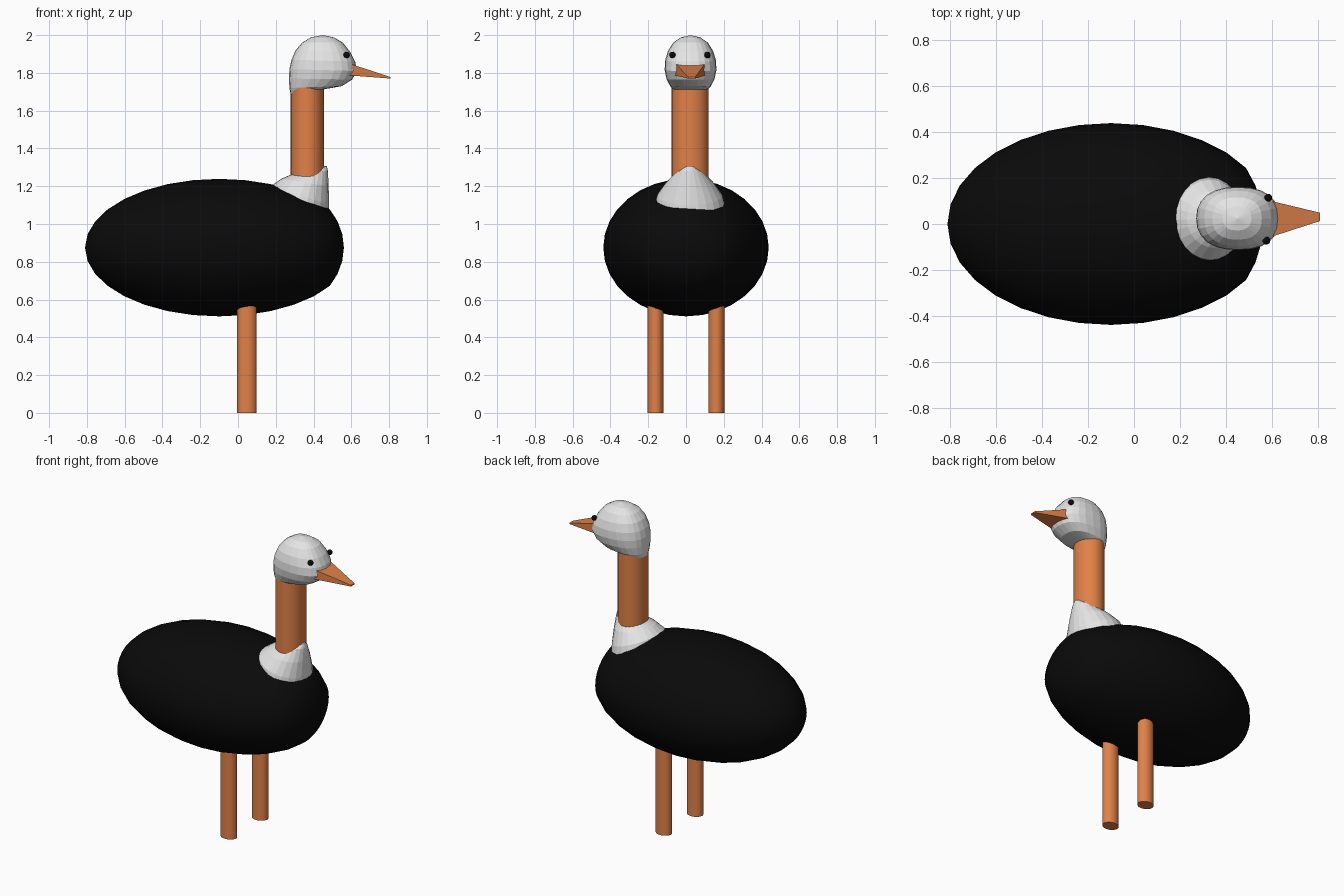
import bpy, bmesh, math
from mathutils import Matrix

if "Cube" in bpy.data.objects:
    bpy.data.objects.remove(bpy.data.objects["Cube"])


def material(name, rgb):
    m = bpy.data.materials.new(name)
    m.diffuse_color = (*rgb, 1)
    m.use_nodes = True
    m.node_tree.nodes["Principled BSDF"].inputs["Base Color"].default_value = m.diffuse_color
    return m


BLACK = material("black feathers", (0.003, 0.003, 0.003))
WHITE = material("white feathers", (0.78, 0.78, 0.78))
ORANGE = material("orange skin", (0.75, 0.22, 0.065))


def finish(bm, name, mat, smooth=False):
    bmesh.ops.recalc_face_normals(bm, faces=bm.faces)
    me = bpy.data.meshes.new(name)
    bm.to_mesh(me)
    bm.free()
    me.materials.append(mat)
    ob = bpy.data.objects.new(name, me)
    bpy.context.collection.objects.link(ob)
    if smooth:
        bpy.ops.object.select_all(action='DESELECT')
        ob.select_set(True)
        bpy.context.view_layer.objects.active = ob
        bpy.ops.object.shade_smooth_by_angle()
    return ob


def column(name, x, y, z0, z1, rx, ry):
    bm = bmesh.new()
    mat = Matrix.Translation((x, y, (z0 + z1) / 2)) @ Matrix.Diagonal((rx, ry, z1 - z0, 1))
    bmesh.ops.create_cone(bm, cap_ends=True, segments=32, radius1=1, radius2=1,
                          depth=1, matrix=mat)
    return finish(bm, name, ORANGE, True)


def sphere(name, centre, radii, mat, segments, rings):
    # Poles lie along x
    bm = bmesh.new()
    m = (Matrix.Translation(centre) @ Matrix.Diagonal((*radii, 1))
         @ Matrix.Rotation(math.pi / 2, 4, 'Y'))
    bmesh.ops.create_uvsphere(bm, u_segments=segments, v_segments=rings, radius=1, matrix=m)
    return finish(bm, name, mat, True)


def loft(name, rings, tip, y0, power, n=24):
    # Each ring: back x, back z, front x, front z, half width
    bm = bmesh.new()
    loops = []
    for xb, zb, xf, zf, hw in rings:
        loop = []
        for i in range(n):
            a = 2 * math.pi * i / n
            c = math.copysign(abs(math.cos(a)) ** (2 / power), math.cos(a))
            s = math.copysign(abs(math.sin(a)) ** (2 / power), math.sin(a))
            t = (c + 1) / 2
            loop.append(bm.verts.new((xb + (xf - xb) * t, y0 + hw * s, zb + (zf - zb) * t)))
        loops.append(loop)
    for a, b in zip(loops, loops[1:]):
        for i in range(n):
            j = (i + 1) % n
            bm.faces.new((a[i], a[j], b[j], b[i]))
    top = bm.verts.new(tip)
    for i in range(n):
        bm.faces.new((loops[-1][i], loops[-1][(i + 1) % n], top))
    bm.faces.new(loops[0])
    return finish(bm, name, WHITE)


# Body: ellipsoid with a blunted chest
body = sphere("body", (-0.1, 0, 0.875), (0.71, 0.438, 0.364), BLACK, 32, 16)
for v in body.data.vertices:
    if v.co.x > 0.48:
        v.co.x = 0.48 + (v.co.x - 0.48) * 0.62

# Legs
for side, name in ((-1, "right_leg"), (1, "left_leg")):
    column(name, 0.047, 0.161 * side, 0, 0.62, 0.052, 0.042)

# Neck and its feathered collar
column("neck", 0.367, 0.022, 1.18, 1.78, 0.088, 0.098)
loft("collar", [(0.16, 1.15, 0.48, 1.02, 0.19),
                (0.18, 1.205, 0.482, 1.10, 0.172),
                (0.23, 1.24, 0.48, 1.20, 0.125),
                (0.29, 1.265, 0.476, 1.28, 0.075),
                (0.40, 1.272, 0.47, 1.308, 0.03)], (0.45, 0.02, 1.305), 0.02, 2)

# Head
loft("head", [(0.278, 1.69, 0.45, 1.712, 0.075),
              (0.272, 1.72, 0.55, 1.73, 0.105),
              (0.27, 1.77, 0.605, 1.765, 0.127),
              (0.272, 1.82, 0.63, 1.81, 0.137),
              (0.283, 1.87, 0.62, 1.86, 0.135),
              (0.305, 1.92, 0.595, 1.91, 0.12),
              (0.34, 1.96, 0.555, 1.96, 0.092),
              (0.385, 1.988, 0.51, 1.987, 0.052)], (0.45, 0.024, 2.0), 0.024, 2.4)

# Beak: tapered block
bm = bmesh.new()
bmesh.ops.create_cube(bm, size=2)
for v in bm.verts:
    sx, sy, sz = v.co
    if sx < 0:
        v.co = (0.57, 0.021 + 0.085 * sy, 1.822 + 0.034 * sz)
    else:
        v.co = (0.808, 0.031 + 0.018 * sy, 1.774 + 0.004 * sz)
finish(bm, "beak", ORANGE)

# Eyes
sphere("right_eye", (0.575, -0.072, 1.895), (0.017,) * 3, BLACK, 16, 8)
sphere("left_eye", (0.583, 0.114, 1.895), (0.017,) * 3, BLACK, 16, 8)
